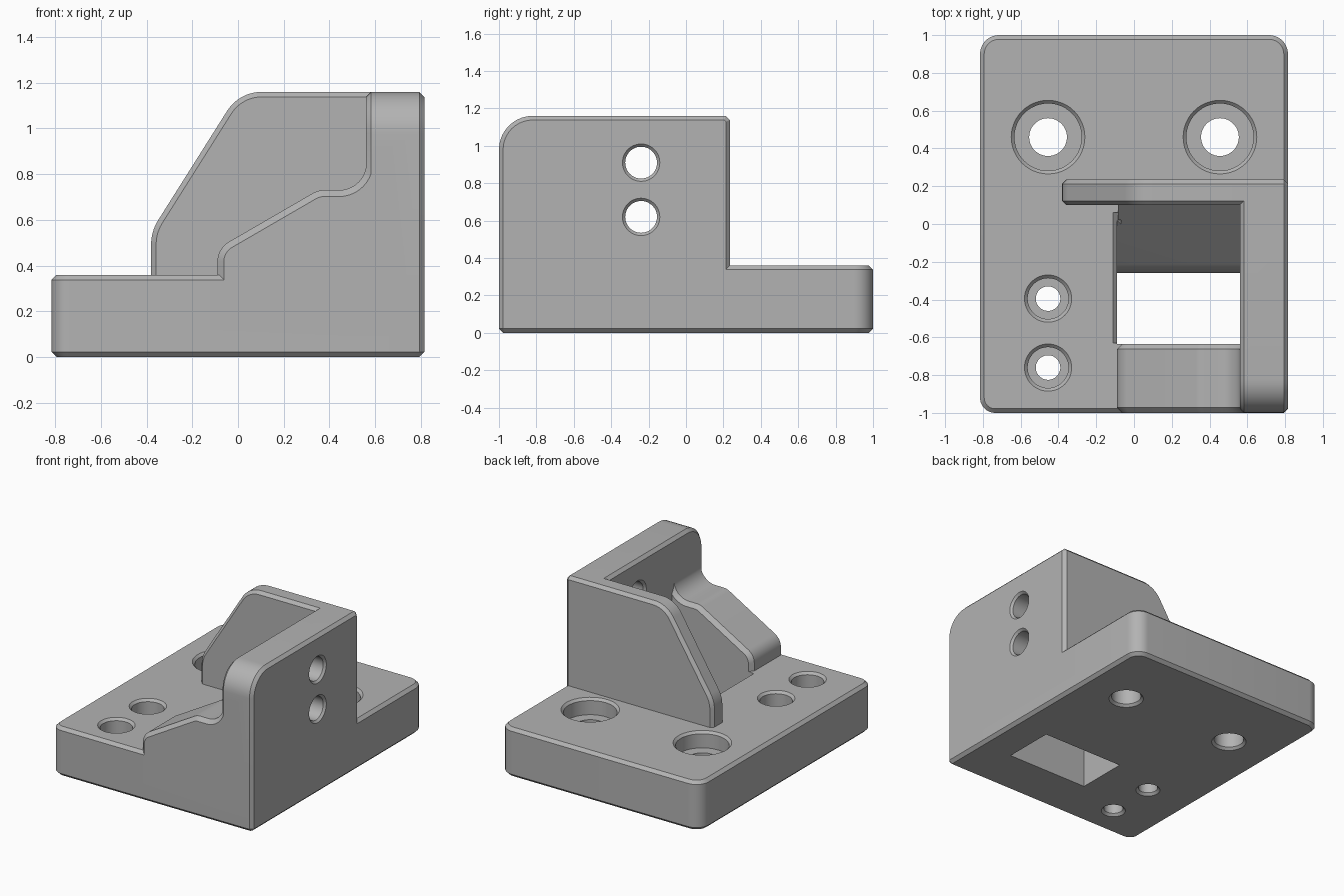
import bpy, bmesh, math
from mathutils import Vector, Matrix

cube = bpy.data.objects.get("Cube")
if cube:
    bpy.data.objects.remove(cube, do_unlink=True)

grey = bpy.data.materials.new("machined_grey")
grey.use_nodes = True
COLOR = (0.45, 0.45, 0.45, 1)
grey.diffuse_color = COLOR
grey.node_tree.nodes["Principled BSDF"].inputs["Base Color"].default_value = COLOR

EDGE = 0.022
W, TOP, BASE_TOP = 0.815, 1.16, 0.36


def rounded(corners):
    """Profile from (u, v), (u, v, radius) or (u, v, radius, segments), counter-clockwise."""
    out = []
    for i, c in enumerate(corners):
        p = Vector(c[:2])
        if len(c) < 3:
            out.append(p)
            continue
        r, seg = c[2], c[3] if len(c) > 3 else 10
        d0 = (Vector(corners[i - 1][:2]) - p).normalized()
        d1 = (Vector(corners[(i + 1) % len(corners)][:2]) - p).normalized()
        half = d0.angle(d1) / 2
        center = p + (d0 + d1).normalized() * (r / math.sin(half))
        a = p + d0 * (r / math.tan(half)) - center
        b = p + d1 * (r / math.tan(half)) - center
        turn = math.pi - 2 * half
        for k in range(seg + 1):
            t = k / seg
            out.append(center + (a * math.sin((1 - t) * turn) + b * math.sin(t * turn)) / math.sin(turn))
    return out


def inset(pts, c):
    """Move every edge of a profile inwards by c."""
    out = []
    for i, p in enumerate(pts):
        e0 = (p - pts[i - 1]).normalized()
        e1 = (pts[(i + 1) % len(pts)] - p).normalized()
        n0, n1 = Vector((-e0.y, e0.x)), Vector((-e1.y, e1.x))
        out.append(p + (n0 + n1) * (c / (1 + n0.dot(n1))))
    return out


def skin(name, rings):
    """Close a stack of equal rings into a solid."""
    bm = bmesh.new()
    loops = [[bm.verts.new(p) for p in ring] for ring in rings]
    n = len(loops[0])
    for a, b in zip(loops, loops[1:]):
        for i in range(n):
            j = (i + 1) % n
            bm.faces.new((a[i], a[j], b[j], b[i]))
    bm.faces.new(loops[0][::-1])
    bm.faces.new(loops[-1])
    bmesh.ops.recalc_face_normals(bm, faces=bm.faces)
    mesh = bpy.data.meshes.new(name)
    bm.to_mesh(mesh)
    bm.free()
    mesh.materials.append(grey)
    obj = bpy.data.objects.new(name, mesh)
    bpy.context.collection.objects.link(obj)
    return obj


PLACE = {"x": lambda p, d: (d, p.x, p.y),
         "y": lambda p, d: (p.x, d, p.y),
         "z": lambda p, d: (p.x, p.y, d)}


def prism(name, corners, axis, lo, hi, chamfer=0.0):
    """Extrude a profile along an axis, with chamfered end faces."""
    pts = rounded(corners)
    stack = [(pts, lo), (pts, hi)]
    if chamfer:
        small = inset(pts, chamfer)
        stack = [(small, lo), (pts, lo + chamfer), (pts, hi - chamfer), (small, hi)]
    return skin(name, [[PLACE[axis](p, d) for p in ring] for ring, d in stack])


def bore(name, place, steps, sides=48):
    """Turned cutter from (height, radius) steps."""
    rings = []
    for h, r in steps:
        angles = [2 * math.pi * i / sides for i in range(sides)]
        rings.append([place @ Vector((r * math.cos(a), r * math.sin(a), h)) for a in angles])
    return skin(name, rings)


def combine(target, tool, operation):
    mod = target.modifiers.new(operation.lower(), "BOOLEAN")
    mod.operation, mod.solver, mod.object = operation, "EXACT", tool
    bpy.context.view_layer.objects.active = target
    bpy.ops.object.modifier_apply(modifier=mod.name)
    bpy.data.objects.remove(tool, do_unlink=True)


# Base plate: three round corners, one chamfered under the side wall
body = prism("bracket_body", [(-W, -1, 0.08), (W, -1, EDGE, 1), (W, 1, 0.1), (-W, 1, 0.1)],
             "z", 0, BASE_TOP, EDGE)

# Pocket with a sloping rear face, and its chamfered left rim
combine(body, prism("pocket", [(-0.635, -0.1), (-0.26, -0.1), (-0.26, 0.06, 0.16), (0.1, 0.42),
                               (0.1, 0.6), (-0.635, 0.6)], "x", -0.09, 0.56), "DIFFERENCE")
combine(body, prism("pocket_rim", [(-0.13, 0.38), (-0.07, 0.32), (-0.07, 0.38)],
                    "y", -0.63, 0.06), "DIFFERENCE")

# Side wall
combine(body, prism("side_wall", [(-1, 0.1), (0.235, 0.1), (0.235, TOP, EDGE, 1), (-1, TOP, 0.18)],
                    "x", 0.56, W, EDGE), "UNION")

# Rear gusset wall
combine(body, prism("rear_wall", [(-0.38, 0.1), (0.7, 0.1), (0.7, TOP), (0.005, TOP, 0.18),
                                  (-0.38, 0.55, 0.2)], "y", 0.1, 0.235, EDGE), "UNION")

# Front stepped block, filleted into the side wall
combine(body, prism("front_block", [(-0.09, 0.1), (0.7, 0.1), (0.7, 0.95), (0.562, 0.95),
                                    (0.562, 0.73, 0.12), (0.35, 0.73, 0.1), (-0.09, 0.475, 0.1)],
                    "y", -1, -0.635, 0.028), "UNION")

# Top of the pocket slope against the rear wall
combine(body, prism("slope_top", [(0.02, 0.3), (0.14, 0.3), (0.14, 0.46), (0.02, 0.34)],
                    "x", -0.085, 0.6), "UNION")


def counterbore(x, y, wide, narrow, depth):
    rim, floor = 0.017, BASE_TOP - depth
    steps = [(-0.05, narrow + 0.05 + rim), (rim, narrow), (floor, narrow), (floor, wide),
             (BASE_TOP - rim, wide), (BASE_TOP + 0.03, wide + rim + 0.03)]
    combine(body, bore("counterbore", Matrix.Translation((x, y, 0)), steps), "DIFFERENCE")


# Counterbored screw holes
for x in (-0.455, 0.455):
    counterbore(x, 0.46, 0.178, 0.1, 0.12)
for y in (-0.395, -0.76):
    counterbore(-0.455, y, 0.108, 0.065, 0.18)

# Chamfered cross holes through the side wall
for z in (0.62, 0.91):
    place = Matrix.Translation((0, -0.24, z)) @ Matrix.Rotation(math.pi / 2, 4, "Y")
    steps = [(0.53, 0.13), (0.575, 0.085), (W - 0.015, 0.085), (W + 0.03, 0.13)]
    combine(body, bore("cross_hole", place, steps), "DIFFERENCE")

# Smooth the fillets, keep the machined edges sharp
bpy.ops.object.select_all(action="DESELECT")
body.select_set(True)
bpy.context.view_layer.objects.active = body
bpy.ops.object.shade_smooth_by_angle(angle=math.radians(25))
